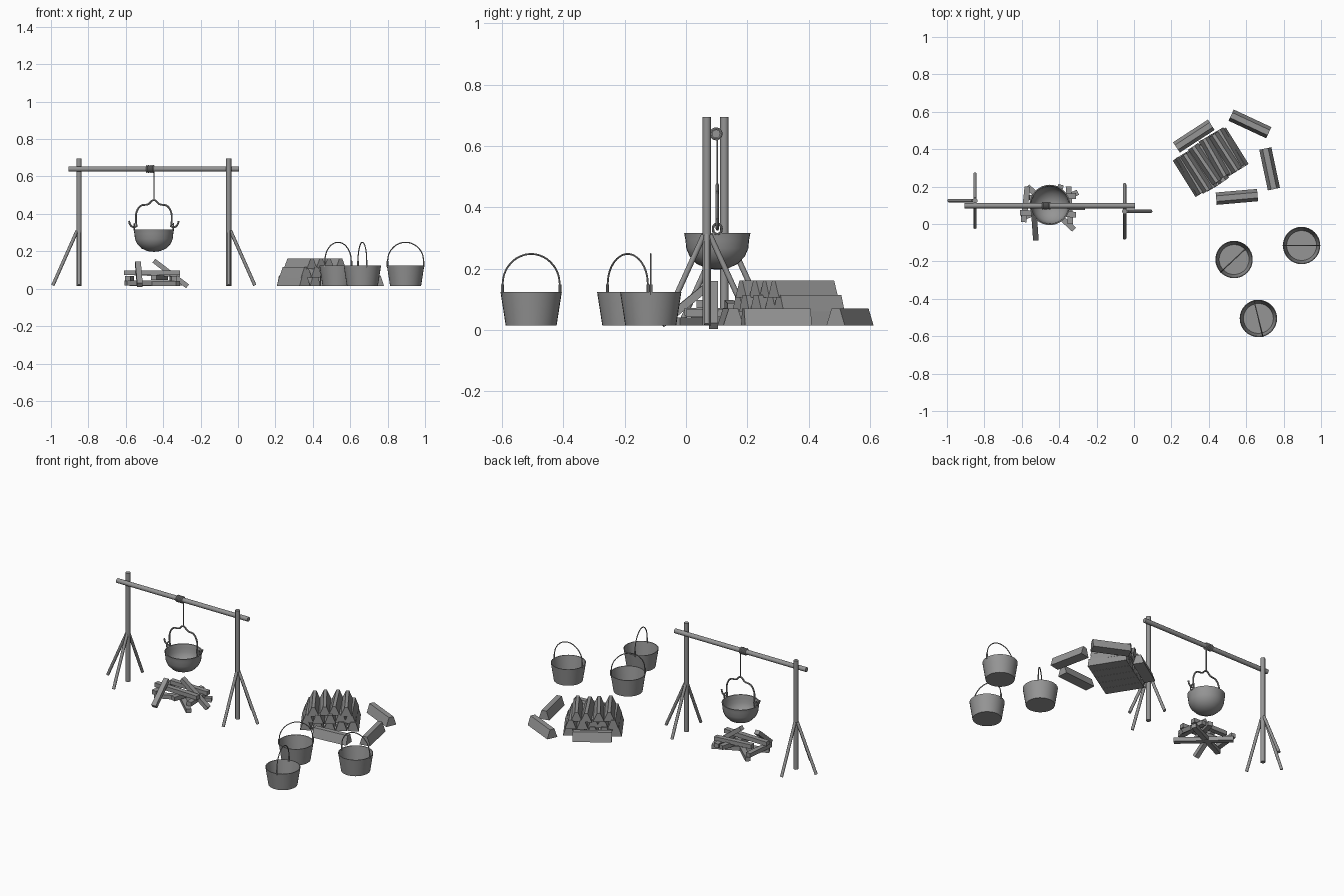
import bpy, bmesh, math, random
from mathutils import Vector, Matrix

random.seed(4)
cube = bpy.data.objects.get("Cube")
if cube:
    bpy.data.objects.remove(cube)

grey = bpy.data.materials.new("plain_grey")
grey.use_nodes = True
grey.diffuse_color = (0.3, 0.3, 0.3, 1)
grey.node_tree.nodes["Principled BSDF"].inputs["Base Color"].default_value = (0.3, 0.3, 0.3, 1)


def finish(name, bm, smooth=True):
    bmesh.ops.recalc_face_normals(bm, faces=bm.faces)
    mesh = bpy.data.meshes.new(name)
    bm.to_mesh(mesh)
    bm.free()
    mesh.materials.append(grey)
    obj = bpy.data.objects.new(name, mesh)
    bpy.context.collection.objects.link(obj)
    if smooth:
        bpy.ops.object.select_all(action='DESELECT')
        obj.select_set(True)
        bpy.context.view_layer.objects.active = obj
        bpy.ops.object.shade_smooth_by_angle(angle=math.radians(40))
    return obj


def pole(name, a, b, radius, sides=12):
    a, b = Vector(a), Vector(b)
    bm = bmesh.new()
    turn = (b - a).to_track_quat('Z', 'Y').to_matrix().to_4x4()
    bmesh.ops.create_cone(bm, cap_ends=True, segments=sides, radius1=radius, radius2=radius,
                          depth=(b - a).length, matrix=Matrix.Translation((a + b) / 2) @ turn)
    return finish(name, bm)


def wire(name, points, radius, cyclic=False):
    curve = bpy.data.curves.new(name, 'CURVE')
    curve.dimensions = '3D'
    curve.bevel_depth = radius
    curve.bevel_resolution = 2
    curve.resolution_u = 5
    curve.use_fill_caps = True
    spline = curve.splines.new('BEZIER')
    spline.bezier_points.add(len(points) - 1)
    spline.use_cyclic_u = cyclic
    for knot, p in zip(spline.bezier_points, points):
        knot.co = p
        knot.handle_left_type = knot.handle_right_type = 'AUTO'
    temp = bpy.data.objects.new(name + "_path", curve)
    bpy.context.collection.objects.link(temp)
    bpy.context.view_layer.update()
    mesh = temp.evaluated_get(bpy.context.evaluated_depsgraph_get()).to_mesh()
    bm = bmesh.new()
    bm.from_mesh(mesh)
    bpy.data.objects.remove(temp)
    return finish(name, bm)


def lathe(name, profile, x, y, sides=32):
    bm = bmesh.new()
    verts = [bm.verts.new((r, 0, z)) for r, z in profile]
    edges = [bm.edges.new(pair) for pair in zip(verts, verts[1:])]
    bmesh.ops.spin(bm, geom=verts + edges, cent=(0, 0, 0), axis=(0, 0, 1),
                   angle=2 * math.pi, steps=sides)
    bmesh.ops.remove_doubles(bm, verts=bm.verts, dist=0.0005)
    bmesh.ops.translate(bm, verts=bm.verts, vec=(x, y, 0))
    return finish(name, bm)


def log(name, x, y, z, angle, length=0.23, bottom=0.066, top=0.03, height=0.055):
    # split log: a prism with a trapezoid section
    bm = bmesh.new()
    section = [(-bottom / 2, 0), (bottom / 2, 0), (top / 2, height), (-top / 2, height)]
    face = bm.faces.new([bm.verts.new((-length / 2, w, h)) for w, h in section])
    out = bmesh.ops.extrude_face_region(bm, geom=[face])
    moved = [v for v in out["geom"] if isinstance(v, bmesh.types.BMVert)]
    bmesh.ops.translate(bm, verts=moved, vec=(length, 0, 0))
    bm.transform(Matrix.Translation((x, y, z)) @ Matrix.Rotation(math.radians(angle), 4, 'Z'))
    return finish(name, bm, False)


def stick(name, a, b, width=0.03):
    a, b = Vector(a), Vector(b)
    bm = bmesh.new()
    bmesh.ops.create_cube(bm, size=1)
    bm.transform(Matrix.Translation((a + b) / 2) @ (b - a).to_track_quat('Z', 'Y').to_matrix().to_4x4()
                 @ Matrix.Diagonal((width, width * 0.85, (b - a).length, 1)))
    return finish(name, bm, False)


# Cooking frame: two posts, each braced by three legs
for side, x, y, out in (("right", -0.85, 0.125, -1), ("left", -0.05, 0.068, 1)):
    pole(side + "_post", (x, y, 0.015), (x, y, 0.695), 0.014)
    for i, (dx, dy) in enumerate(((out, 0), (0, 1), (0, -1))):
        pole(f"{side}_brace_{i}", (x + dx * 0.01, y + dy * 0.01, 0.31),
             (x + dx * 0.14, y + dy * 0.143, 0.018), 0.009)
pole("crossbar", (-0.905, 0.098, 0.64), (0.005, 0.098, 0.64), 0.014)

# Rope coils on the bar and the hanging line
px, py = -0.45, 0.102
for i in range(5):
    ring = [(-0.487 + i * 0.009, 0.098 + 0.016 * math.cos(t * math.pi / 4),
             0.64 + 0.016 * math.sin(t * math.pi / 4)) for t in range(8)]
    wire(f"rope_coil_{i}", ring, 0.005, True)
wire("hanging_rope", [(px, py, 0.63), (px, py, 0.55), (px, py, 0.472)], 0.003)

# Pot with its bail handle and hooked ears
lathe("pot", [(0, 0.197), (0.035, 0.201), (0.067, 0.216), (0.09, 0.24), (0.101, 0.266), (0.104, 0.295),
              (0.108, 0.316), (0.102, 0.316), (0.098, 0.295), (0.095, 0.268), (0.084, 0.244),
              (0.062, 0.222), (0.033, 0.207), (0, 0.203)], px, py)
bail = [(0.092, 0.33), (0.096, 0.37), (0.092, 0.41), (0.07, 0.443), (0.03, 0.452)]
arch = [(px - r, py, z) for r, z in bail] + [(px, py, 0.474)] + [(px + r, py, z) for r, z in reversed(bail)]
wire("pot_handle", arch, 0.005)
for s in (-1, 1):
    hook = [(0.092, 0.332), (0.112, 0.33), (0.126, 0.342), (0.133, 0.362)]
    wire(f"pot_hook_{s}", [(px + s * r, py, z) for r, z in hook], 0.005)
    ear = [(px + s * 0.105, py + 0.014 * math.cos(t * math.pi / 3),
            0.33 + 0.017 * math.sin(t * math.pi / 3)) for t in range(6)]
    wire(f"pot_ear_{s}", ear, 0.004, True)

# Campfire sticks, crossed on the ground with two leaning
sticks = [((-0.45, 0.09, 0.15), (-0.27, 0.09, 0.013)), ((-0.525, -0.08, 0.02), (-0.535, 0.06, 0.135)),
          ((-0.57, 0.2, 0.028), (-0.32, -0.03, 0.028)), ((-0.6, 0.03, 0.03), (-0.3, 0.17, 0.03)),
          ((-0.59, 0.01, 0.055), (-0.57, 0.2, 0.055)), ((-0.39, 0.21, 0.06), (-0.45, 0, 0.06)),
          ((-0.61, 0.06, 0.085), (-0.31, 0.05, 0.085)), ((-0.35, 0.2, 0.055), (-0.34, 0.0, 0.055)),
          ((-0.56, 0.14, 0.085), (-0.31, 0.15, 0.075))]
for i, (a, b) in enumerate(sticks):
    stick(f"fire_stick_{i}", a, b)

# Stacked firewood: three layers of split logs
u = Vector((0.85, 0.53))
for layer, (count, pitch, z) in enumerate(((5, 0.067, 0.015), (5, 0.06, 0.06), (4, 0.062, 0.106))):
    for i in range(count):
        spot = Vector((0.41, 0.33)) + u * (i - (count - 1) / 2) * pitch
        spot += Vector((-u.y, u.x)) * random.uniform(-0.015, 0.015) * (layer > 0)
        log(f"stack_log_{layer}_{i}", spot.x, spot.y, z, -58 + random.uniform(-3, 3) * (layer > 0),
            top=0.03 - 0.006 * layer)

# Loose logs around the stack
for i, (x, y, angle) in enumerate(((0.32, 0.47, 33), (0.62, 0.535, -25), (0.725, 0.295, -78), (0.55, 0.145, 5))):
    log(f"loose_log_{i}", x, y, 0.015, angle, 0.222)

# Three buckets with ears and wire handles
for i, (x, y, angle) in enumerate(((0.535, -0.19, 43), (0.896, -0.115, 0), (0.665, -0.505, -76))):
    lathe(f"bucket_{i}", [(0, 0.015), (0.083, 0.015), (0.1, 0.124), (0.096, 0.124), (0.08, 0.02), (0, 0.02)], x, y)
    c, s = math.cos(math.radians(angle)), math.sin(math.radians(angle))
    bow = [(0.097 * math.cos(t * math.pi / 8), 0.145 + 0.103 * math.sin(t * math.pi / 8)) for t in range(9)]
    wire(f"bucket_handle_{i}", [(x + r * c, y + r * s, z) for r, z in bow], 0.003)
    for e in (-0.097, 0.097):
        pole(f"bucket_ear_{i}_{e > 0}", (x + e * c, y + e * s, 0.115), (x + e * c, y + e * s, 0.148), 0.005, 8)
